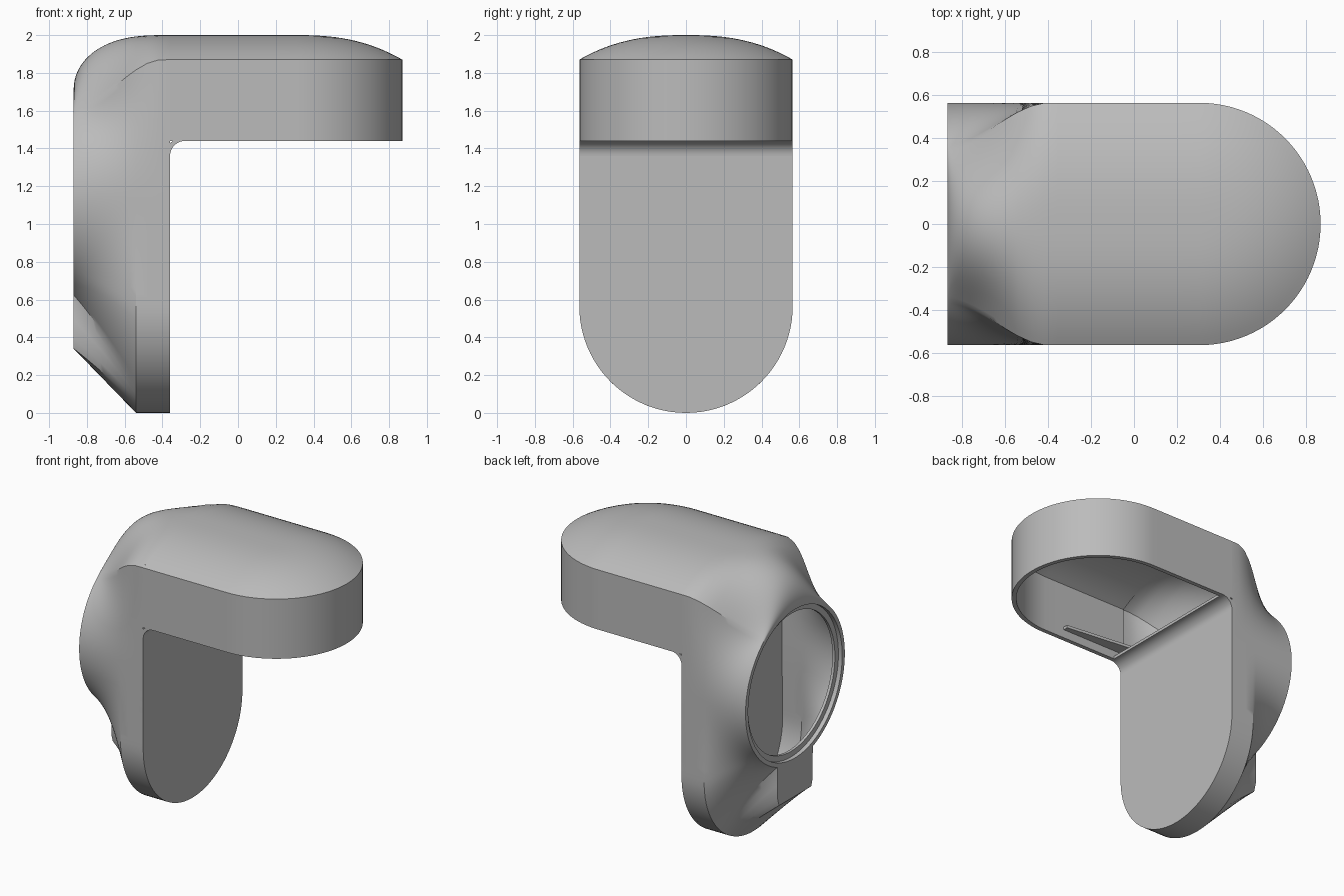
import bpy, bmesh, math
from mathutils import Vector

cube = bpy.data.objects.get("Cube")
if cube:
    bpy.data.objects.remove(cube)

R = 0.565          # half width of the housing, also the port radius
PORT_Z = 1.15      # height of the port centre
BACK, FACE = -0.87, -0.36
WALL = 0.03
HEAD_X = 0.305     # centre of the rounded head end
RIM_Z, EAVE_Z = 1.44, 1.87

grey = bpy.data.materials.new("light grey plastic")
grey.use_nodes = True
color = (0.5, 0.5, 0.5, 1)
grey.diffuse_color = color
grey.node_tree.nodes["Principled BSDF"].inputs["Base Color"].default_value = color


def finish(name, bm):
    bmesh.ops.remove_doubles(bm, verts=bm.verts, dist=0.0002)
    bmesh.ops.recalc_face_normals(bm, faces=bm.faces)
    mesh = bpy.data.meshes.new(name)
    bm.to_mesh(mesh)
    bm.free()
    mesh.materials.append(grey)
    ob = bpy.data.objects.new(name, mesh)
    bpy.context.collection.objects.link(ob)
    bpy.ops.object.select_all(action='DESELECT')
    bpy.context.view_layer.objects.active = ob
    ob.select_set(True)
    bpy.ops.object.shade_smooth_by_angle(angle=math.radians(30))
    return ob


def grid(name, rows, closed):
    bm = bmesh.new()
    vs = [[bm.verts.new(p) for p in row] for row in rows]
    n = len(rows[0])
    for a, b in zip(vs, vs[1:]):
        for i in range(n if closed else n - 1):
            j = (i + 1) % n
            bm.faces.new((a[i], a[j], b[j], b[i]))
    return finish(name, bm)


def prism(name, points, offset):
    bm = bmesh.new()
    face = bm.faces.new([bm.verts.new(p) for p in points])
    ext = bmesh.ops.extrude_face_region(bm, geom=[face])
    moved = [g for g in ext["geom"] if isinstance(g, bmesh.types.BMVert)]
    bmesh.ops.translate(bm, verts=moved, vec=Vector(offset))
    return finish(name, bm)


def dome(d):
    return EAVE_Z + 0.13 * (1 - min(1, abs(d)) ** 2.5)


# Cross-sections of the leg, at its face and at its back
def in_leg(y, z):
    return abs(y) <= R and z <= dome(y / R) and (z >= R or math.hypot(y, z - R) <= R)


def in_back(y, z):
    nub = 0.34 <= z <= PORT_Z and abs(y) <= 0.2
    return nub or math.hypot(y, z - PORT_Z) <= R


def reach(inside, a):
    lo, hi = 0.0, 1.5
    for _ in range(24):
        mid = (lo + hi) / 2
        if inside(mid * math.sin(a), PORT_Z + mid * math.cos(a)):
            lo = mid
        else:
            hi = mid
    return lo


def clamp(t):
    return max(0.0, min(1.0, t))


def blend(x, a):
    """How far the section has turned from leg to port shape."""
    c = math.cos(a)
    t = clamp((-0.4 - x) / 0.47)
    low = clamp((-0.54 - x) / 0.33)
    if c >= 0:
        crown = 1 - math.sqrt(max(0, 1 - t ** 2.5))
        corner = t * t * (3 - 2 * t)
        w = c ** 10
        return w * crown + (1 - w) * corner
    flare = 0.5 * low + 0.5 * math.sin(low * math.pi / 2)
    w = c ** 8
    return w * low + (1 - w) * flare


N = 170
angles = [2 * math.pi * i / N for i in range(N)]
leg_r = [reach(in_leg, a) for a in angles]
back_r = [reach(in_back, a) for a in angles]


def section(x, inset=0.0):
    row = []
    for a, r0, r1 in zip(angles, leg_r, back_r):
        r = r0 + (r1 - r0) * blend(x, a) - inset
        row.append((x, r * math.sin(a), PORT_Z + r * math.cos(a)))
    return row


def ring(x, r):
    return [(x, r * math.sin(a), PORT_Z + r * math.cos(a)) for a in angles]


# Leg housing: outer skin, stepped port in the back, inner skin
xs = [FACE, -0.42, -0.48, -0.54]
xs += [-0.54 - 0.33 * math.sin(math.pi / 2 * i / 18) for i in range(1, 19)]
rows = [section(x) for x in xs]
rows += [ring(BACK, 0.535), ring(-0.84, 0.535), ring(-0.84, 0.495), ring(-0.82, 0.495)]
rows += [section(x, WALL) for x in reversed(xs) if x > -0.82]
grid("leg_housing", rows, True)

# Head: U-shaped plan swept over a wall and dome profile, inside and outside
plan = [(FACE + (HEAD_X - FACE) * i / 8, 0, -1) for i in range(8)]
for i in range(49):
    a = -math.pi / 2 + math.pi * i / 48
    plan.append((HEAD_X, math.cos(a), math.sin(a)))
plan += [(x, 0, 1) for x, _, _ in reversed(plan[:8])]
steps = [i / 16 for i in range(17)]
profile = [(d * R, dome(d)) for d in steps] + [(R, RIM_Z)]
profile += [(R - WALL, RIM_Z)]
profile += [(d * (R - WALL), dome(d) - WALL) for d in reversed(steps)]
grid("head_shell", [[(x + r * u, r * v, z) for x, u, v in plan] for r, z in profile], False)

# Flat face of the leg
outline = [(FACE, R, RIM_Z - 0.08)]
for i in range(49):
    a = math.pi * i / 48
    outline.append((FACE, R * math.cos(a), R - R * math.sin(a)))
outline.append((FACE, -R, RIM_Z - 0.08))
prism("leg_face", outline, (-WALL, 0, 0))

# Rounded inside corner between leg and head
fillet = []
for i in range(13):
    a = math.pi / 2 * i / 12
    fillet.append((FACE + 0.08 - 0.08 * math.cos(a), -R, RIM_Z - 0.08 + 0.08 * math.sin(a)))
fillet += [(FACE + 0.08, -R, RIM_Z + 0.02), (FACE + 0.04, -R, RIM_Z + 0.015),
           (FACE - WALL, -R, RIM_Z - 0.03), (FACE - WALL, -R, RIM_Z - 0.08)]
prism("corner_fillet", fillet, (0, 2 * R, 0))

# Small ledge on the inner side wall of the head
ledge = [(FACE, -0.54, 1.5), (0.15, -0.54, 1.5), (0.15, -0.5, 1.5), (FACE, -0.44, 1.5)]
prism("inner_ledge", ledge, (0, 0, 0.02))
